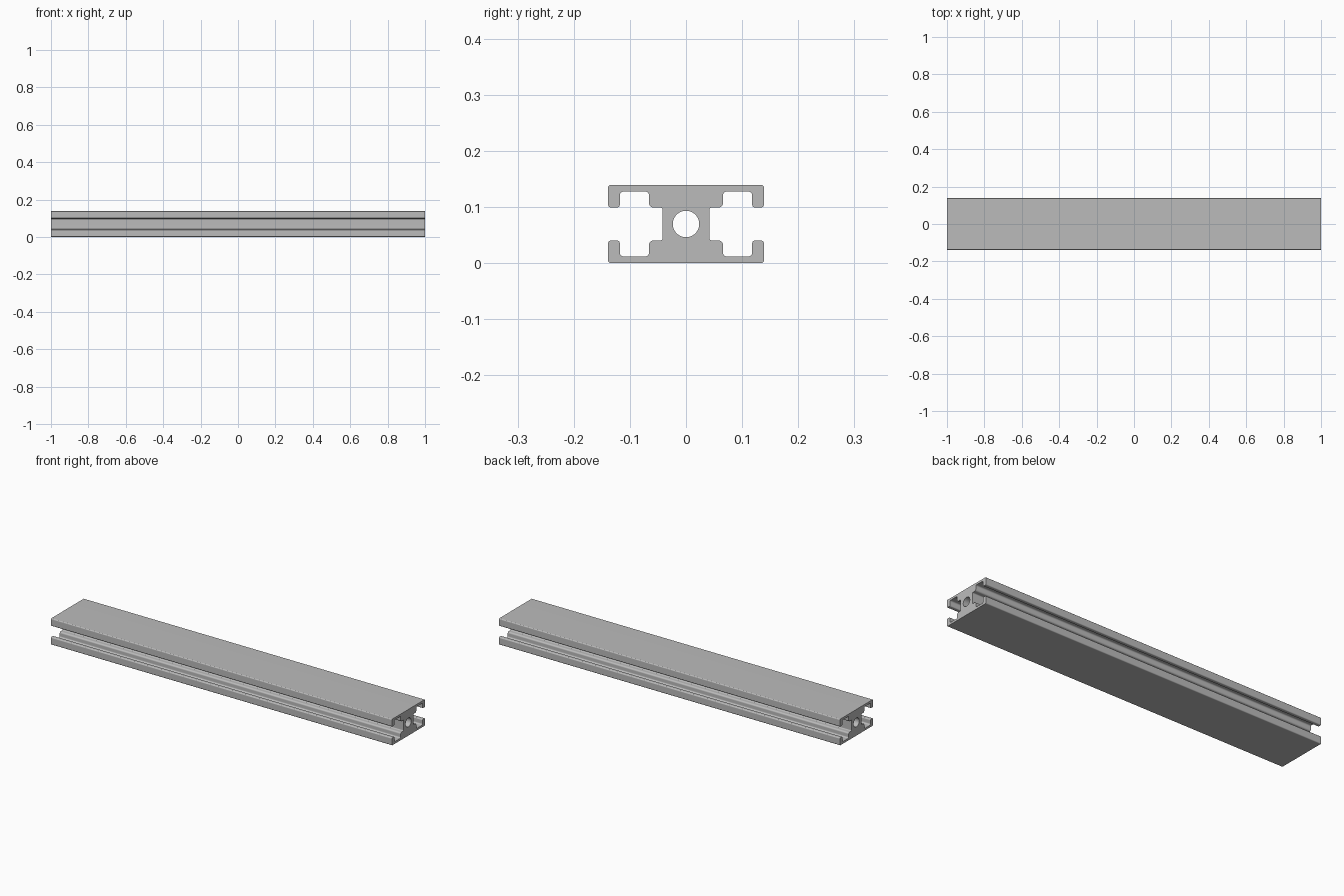
import bpy, bmesh, math
from mathutils import Vector

cube = bpy.data.objects.get("Cube")
if cube:
    bpy.data.objects.remove(cube, do_unlink=True)

LENGTH = 2.0
HALF_HEIGHT = 0.0695
HOLE_RADIUS = 0.0235

# One quarter of the section: (y, z from the middle, fillet radius)
QUARTER = [
    (0.139, HALF_HEIGHT, 0.005),   # outer corner
    (0.139, 0.0295, 0.005),        # lip tip, outside
    (0.118, 0.0295, 0.005),        # lip tip, inside
    (0.118, 0.058, 0.007),         # slot ceiling
    (0.066, 0.058, 0.007),
    (0.066, 0.0295, 0.008),        # shoulder
    (0.0415, 0.0295, 0.005),       # core wall
]


def mirrored_section():
    def flip(sy, sz):
        return [(sy * y, sz * z, r) for y, z, r in QUARTER]
    return flip(1, 1) + flip(1, -1)[::-1] + flip(-1, -1) + flip(-1, 1)[::-1]


def filleted(corners, steps=6):
    points = []
    for i, (y, z, r) in enumerate(corners):
        p = Vector((y, z))
        a = (Vector(corners[i - 1][:2]) - p).normalized()
        b = (Vector(corners[(i + 1) % len(corners)][:2]) - p).normalized()
        centre = p + r * (a + b)
        for k in range(steps + 1):
            t = math.pi / 2 * k / steps
            points.append(centre - r * (b * math.cos(t) + a * math.sin(t)))
    return points


def circle(radius, sides=48):
    angles = [2 * math.pi * k / sides for k in range(sides)]
    return [Vector((radius * math.cos(a), radius * math.sin(a))) for a in angles]


# Aluminium
metal = bpy.data.materials.new("aluminium grey")
metal.use_nodes = True
GREY = (0.5, 0.5, 0.5, 1)
metal.diffuse_color = GREY
metal.node_tree.nodes["Principled BSDF"].inputs["Base Color"].default_value = GREY

# Section with its round bore, filled and extruded along x
bm = bmesh.new()
edges = []
for loop in (filleted(mirrored_section()), circle(HOLE_RADIUS)):
    verts = [bm.verts.new((-LENGTH / 2, p.x, p.y + HALF_HEIGHT)) for p in loop]
    edges += [bm.edges.new((verts[i - 1], v)) for i, v in enumerate(verts)]
bmesh.ops.triangle_fill(bm, edges=edges, use_beauty=True, use_dissolve=False)
solid = bmesh.ops.extrude_face_region(bm, geom=bm.faces[:], use_keep_orig=True)
ends = [g for g in solid["geom"] if isinstance(g, bmesh.types.BMVert)]
bmesh.ops.translate(bm, verts=ends, vec=(LENGTH, 0, 0))
bmesh.ops.recalc_face_normals(bm, faces=bm.faces[:])

mesh = bpy.data.meshes.new("slotted_rail")
bm.to_mesh(mesh)
bm.free()
mesh.materials.append(metal)
rail = bpy.data.objects.new("slotted_rail", mesh)
bpy.context.collection.objects.link(rail)

# Smooth fillets and bore, flat walls and ends
bpy.ops.object.select_all(action="DESELECT")
rail.select_set(True)
bpy.context.view_layer.objects.active = rail
bpy.ops.object.shade_smooth_by_angle(angle=math.radians(30))
weighted = rail.modifiers.new("flat walls", "WEIGHTED_NORMAL")
weighted.keep_sharp = True
